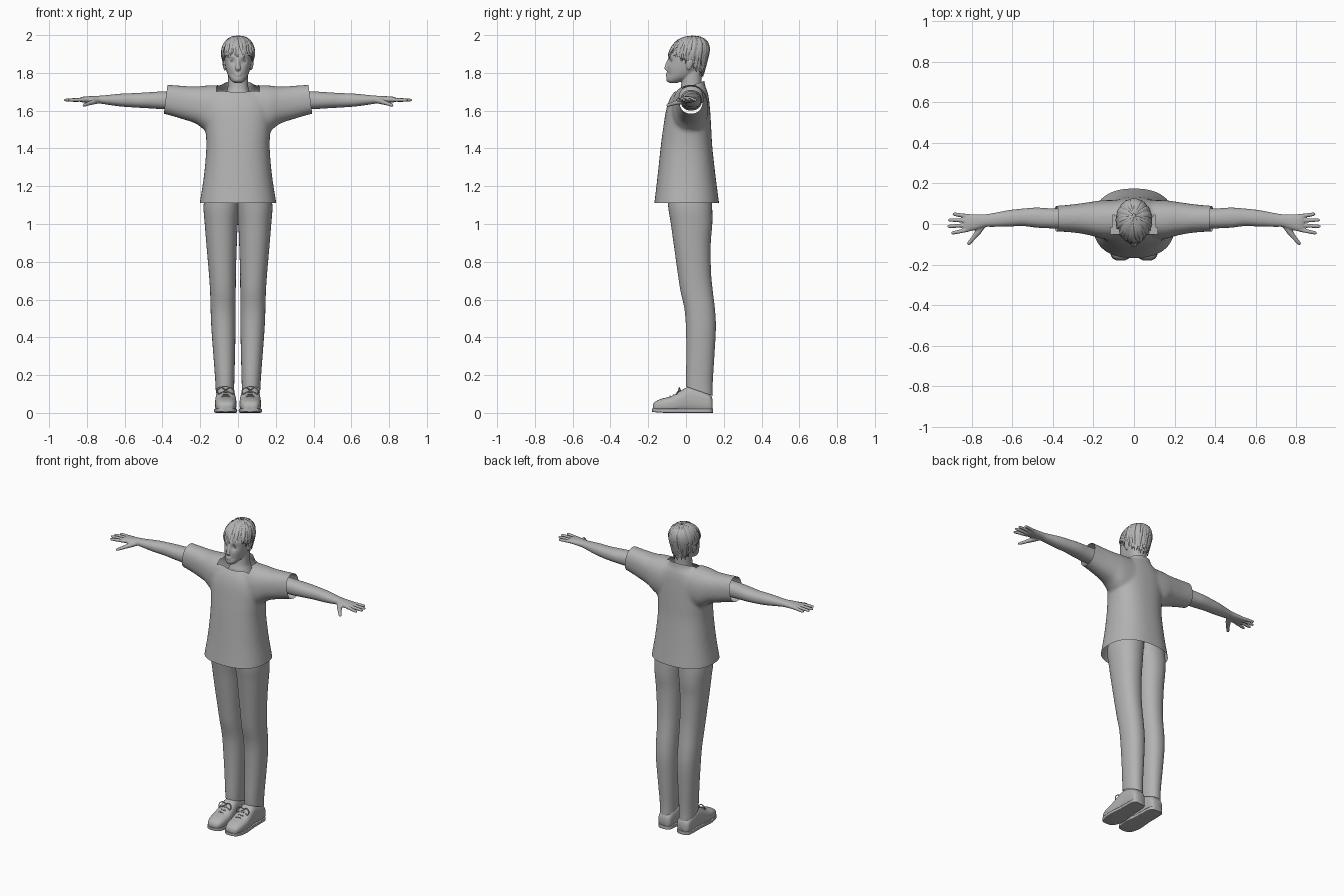
import bpy, bmesh, math, random
from mathutils import Vector, Matrix

if "Cube" in bpy.data.objects:
    bpy.data.objects.remove(bpy.data.objects["Cube"])

random.seed(4)
mat = bpy.data.materials.new("plain grey")
mat.diffuse_color = (0.45, 0.45, 0.45, 1)
mat.use_nodes = True
mat.node_tree.nodes["Principled BSDF"].inputs["Base Color"].default_value = mat.diffuse_color


def spline(keys, steps):
    """Catmull-Rom interpolation through rows of numbers."""
    keys = [Vector(k) for k in keys]
    out = []
    for i in range(len(keys) - 1):
        a, b = keys[max(i - 1, 0)], keys[i]
        c, d = keys[i + 1], keys[min(i + 2, len(keys) - 1)]
        for s in range(steps):
            t = s / steps
            out.append(0.5 * (2 * b + (c - a) * t + (2 * a - 5 * b + 4 * c - d) * t * t
                              + (3 * b - a - 3 * c + d) * t ** 3))
    return out + [keys[-1]]


def skin(bm, rings):
    """Bridge rings of points into a closed tube."""
    vr = [[bm.verts.new(p) for p in r] for r in rings]
    n = len(vr[0])
    for r, q in zip(vr, vr[1:]):
        for i in range(n):
            bm.faces.new((r[i], r[(i + 1) % n], q[(i + 1) % n], q[i]))
    bm.faces.new(vr[0][::-1])
    bm.faces.new(vr[-1])


def loft(bm, keys, axis="z", n=40, p=2.2, steps=4):
    """keys: position along axis, then min/max of the two cross directions."""
    rings = []
    for t, a0, a1, b0, b1 in spline(keys, steps):
        ring = []
        for i in range(n):
            c, s = math.cos(math.tau * i / n), math.sin(math.tau * i / n)
            a = (a0 + a1) / 2 + (a1 - a0) / 2 * math.copysign(abs(c) ** (2 / p), c)
            b = (b0 + b1) / 2 + (b1 - b0) / 2 * math.copysign(abs(s) ** (2 / p), s)
            ring.append({"z": (a, b, t), "x": (t, a, b), "y": (a, t, b)}[axis])
        rings.append(ring)
    skin(bm, rings)


def tube(bm, pts, wide, thick, ups, n=8):
    """Tapered tube along points; ups is one direction or one per point."""
    pts = [Vector(q) for q in pts]
    rings = []
    for i, q in enumerate(pts):
        tan = (pts[min(i + 1, len(pts) - 1)] - pts[max(i - 1, 0)]).normalized()
        up = Vector(ups[i] if isinstance(ups, list) else ups)
        side = tan.cross(up).normalized()
        up = side.cross(tan)
        rings.append([q + side * wide[i] * math.cos(math.tau * k / n)
                      + up * thick[i] * math.sin(math.tau * k / n) for k in range(n)])
    skin(bm, rings)


def finish(name, bm, voxel=0, smooth=0, mirror=False, tweak=None, angle=60):
    bmesh.ops.recalc_face_normals(bm, faces=bm.faces)
    me = bpy.data.meshes.new(name)
    bm.to_mesh(me)
    bm.free()
    ob = bpy.data.objects.new(name, me)
    bpy.context.collection.objects.link(ob)
    if voxel:  # fuse the overlapping solids and soften the joins
        m = ob.modifiers.new("fuse", "REMESH")
        m.mode, m.voxel_size = "VOXEL", voxel
        m = ob.modifiers.new("soften", "SMOOTH")
        m.factor, m.iterations = 0.5, smooth
        dg = bpy.context.evaluated_depsgraph_get()
        baked = bpy.data.meshes.new_from_object(ob.evaluated_get(dg))
        ob.modifiers.clear()
        ob.data = baked
        baked.name = name
    if tweak:
        b = bmesh.new()
        b.from_mesh(ob.data)
        tweak(b)
        b.to_mesh(ob.data)
        b.free()
    ob.data.materials.clear()
    ob.data.materials.append(mat)
    bpy.ops.object.select_all(action="DESELECT")
    ob.select_set(True)
    bpy.context.view_layer.objects.active = ob
    bpy.ops.object.shade_smooth_by_angle(angle=math.radians(angle))
    if mirror:
        ob.modifiers.new("mirror", "MIRROR")
    return ob


def cut(b, co, no, keep=lambda c: True):
    faces = [f for f in b.faces if keep(f.calc_center_median())]
    geom = faces + list({e for f in faces for e in f.edges}) + list({v for f in faces for v in f.verts})
    bmesh.ops.bisect_plane(b, geom=geom, plane_co=co, plane_no=no, clear_outer=True)


# Shirt: torso and a straight sleeve tube fused, then cut open at hem, cuffs and collar
bm = bmesh.new()
loft(bm, [(1.05, -.21, .21, -.178, .182), (1.11, -.203, .203, -.168, .175), (1.25, -.181, .181, -.151, .157),
          (1.4, -.168, .168, -.135, .14), (1.5, -.172, .172, -.122, .134), (1.6, -.18, .18, -.106, .128),
          (1.66, -.165, .165, -.087, .122), (1.7, -.125, .125, -.062, .114),
          (1.73, -.085, .085, -.038, .102), (1.78, -.07, .07, -.03, .095)], p=2.4, n=56)
half = [(.43, -.035, .088, 1.59, 1.742), (.38, -.037, .09, 1.58, 1.738), (.3, -.042, .097, 1.557, 1.732),
        (.22, -.055, .108, 1.53, 1.728), (.13, -.075, .118, 1.48, 1.735)]
loft(bm, half + [(-r[0],) + r[1:] for r in half[::-1]], "x", p=2.3)


def open_shirt(b):
    cut(b, (0, 0, 1.11), (0, 0, -1))
    for s in (1, -1):
        cut(b, (s * .383, 0, 1.66), (s, 0, .13))
    cut(b, (0, -.045, 1.705), (0, -.05, .135), lambda c: abs(c.x) < .1 and c.z > 1.66)


finish("shirt", bm, .01, 8, tweak=open_shirt)

# Trousers: one leg, mirrored
bm = bmesh.new()
loft(bm, [(.06, .022, .117, .008, .143), (.15, .02, .119, 0, .141), (.3, .016, .13, .002, .15),
          (.45, .013, .141, 0, .158), (.55, .013, .145, -.008, .153), (.65, .012, .148, -.03, .141),
          (.75, .011, .155, -.045, .132), (.9, .006, .168, -.066, .131), (1.0, .001, .176, -.08, .139),
          (1.1, -.012, .182, -.095, .138), (1.22, -.03, .165, -.1, .13)])
finish("trousers", bm, mirror=True, tweak=lambda b: cut(b, (0, .07, .115), (0, -.35, -1)))

# Arm with hand and fingers
bm = bmesh.new()
loft(bm, [(.2, -.03, .085, 1.6, 1.71), (.3, -.025, .08, 1.605, 1.705), (.4, -.022, .077, 1.608, 1.702),
          (.48, -.018, .081, 1.613, 1.697), (.55, -.01, .076, 1.617, 1.693), (.62, -.013, .068, 1.622, 1.69),
          (.7, -.014, .053, 1.633, 1.682), (.735, -.015, .048, 1.638, 1.679), (.78, -.029, .048, 1.64, 1.677),
          (.82, -.037, .049, 1.643, 1.674), (.838, -.034, .046, 1.648, 1.668)], "x", n=28)
taper = [.0115, .0105, .01, .009, .005]
for y0, x1, y1 in ((-.027, .902, -.046), (-.006, .922, -.012), (.017, .918, .02), (.038, .895, .05)):
    pts = [(.815 + (x1 - .815) * t, y0 + (y1 - y0) * t, 1.658 - .002 * t) for t in (0, .3, .6, .9, 1)]
    tube(bm, pts, taper, taper, (0, 0, 1))
tube(bm, [(.745, -.002, 1.652), (.77, -.04, 1.645), (.79, -.066, 1.638), (.815, -.096, 1.629), (.821, -.103, 1.627)],
     [.018, .016, .012, .01, .005], [.016, .014, .011, .009, .005], (0, 0, 1))
finish("arms", bm, .0045, 3, mirror=True)

# Head: skull, neck, nose, lips and ears fused, then face relief pushed in
bm = bmesh.new()
loft(bm, [(1.746, -.018, .018, -.085, -.05), (1.756, -.032, .032, -.1, -.02), (1.775, -.047, .047, -.103, .03),
          (1.8, -.058, .058, -.1, .065), (1.83, -.066, .066, -.098, .09), (1.87, -.071, .071, -.094, .1),
          (1.91, -.073, .073, -.086, .103), (1.95, -.06, .06, -.055, .095), (1.975, -.035, .035, -.015, .06)])
loft(bm, [(1.64, -.09, .09, -.045, .095), (1.69, -.066, .066, -.038, .09), (1.73, -.054, .054, -.026, .083),
          (1.83, -.052, .052, -.02, .085)])
tube(bm, [(0, -.088, 1.88), (0, -.096, 1.86), (0, -.103, 1.84), (0, -.106, 1.824), (0, -.1, 1.814)],
     [.007, .008, .011, .015, .012], [.005, .006, .008, .009, .006], (0, -1, 0), 12)
for z, r in ((1.796, .0045), (1.787, .0052)):
    tube(bm, [(-.024, -.09, z - .002), (-.011, -.1, z), (0, -.102, z), (.011, -.1, z), (.024, -.09, z - .002)],
         [.002, r, r, r, .002], [.002, r, r, r, .002], (0, 0, 1))
for s in (1, -1):
    loft(bm, [(1.815, s * .068 - .004, s * .068 + .004, .01, .02), (1.83, s * .071 - .008, s * .071 + .008, .002, .03),
              (1.86, s * .075 - .008, s * .075 + .008, .0, .042), (1.875, s * .074 - .004, s * .074 + .004, .01, .03)], n=16)


def face_relief(b):
    for x, z, r, push in ((.03, 1.862, .015, .009), (.028, 1.884, .011, -.003), (.042, 1.828, .018, -.002),
                          (.03, 1.79, .012, .003), (0, 1.766, .014, -.002)):
        for s in ((1, -1) if x else (1,)):
            for v in b.verts:
                if v.co.y < -.03:
                    v.co.y += push * math.exp(-((v.co.x - s * x) ** 2 + (v.co.z - z) ** 2) / r ** 2)


finish("head", bm, .004, 2, tweak=face_relief)

# Eyes
bm = bmesh.new()
bmesh.ops.create_uvsphere(bm, u_segments=16, v_segments=10, radius=.0115,
                          matrix=Matrix.Translation((.03, -.069, 1.861)) @ Matrix.Diagonal((1.2, 1, .7, 1)))
finish("eyes", bm, mirror=True)


# Hair: a cap with overlapping locks radiating from the crown
def hair_point(a, t, zend, k=1.0):
    total = math.pi / 2 + max(0, (1.895 - zend) / .1)
    e = total * t
    drop = max(0, e - math.pi / 2) * .1
    e = min(e, math.pi / 2)
    r = k * math.sin(e) ** .85 * (1 - 2.0 * drop)
    return Vector((.088 * math.sin(a) * r, .01 + .03 * math.cos(e) - .108 * math.cos(a) * r,
                   1.895 + .1 * k * math.cos(e) - drop))


def hairline(a):
    c = math.cos(a)
    return 1.853 + .04 * max(c, 0) ** .7 - .07 * max(-c, 0) ** .8


bm = bmesh.new()
N = 48
skin(bm, [[hair_point(math.tau * i / N, t, hairline(math.tau * i / N) + .01, .95) for i in range(N)]
          for t in (.03, .15, .3, .45, .6, .75, .88, 1)])
finish("hair_cap", bm)
bm = bmesh.new()
for layer in range(2):
    for i in range(34):
        a = math.tau * (i + layer / 2) / 34 + random.uniform(-.06, .06)
        zend = hairline(a) + random.uniform(-.02, .012)
        sway, k = random.uniform(-.25, .25), random.uniform(.96, 1.0)
        ts = [.03 + .97 * j / 10 for j in range(11)]
        pts = [hair_point(a + sway * t * t, t, zend, k) for t in ts]
        w = [.0115 * min(1, .35 + 1.8 * t) * min(1, 2.6 * (1.02 - t)) for t in ts]
        ups = [(q - Vector((0, .012, min(q.z, 1.89)))) for q in pts]
        tube(bm, pts, w, [.55 * x for x in w], ups, 6)
finish("hair_locks", bm)

# Shoes: upper, flat sole and laces
bm = bmesh.new()
loft(bm, [(-.176, .045, .085, .015, .04), (-.165, .025, .105, .008, .058), (-.13, .012, .118, .004, .075),
          (-.08, .008, .122, 0, .088), (-.03, .01, .12, 0, .116), (.02, .016, .116, 0, .14),
          (.08, .02, .115, 0, .125), (.125, .024, .112, 0, .1), (.14, .038, .1, .01, .075)], "y", p=2.7)
finish("shoe_uppers", bm, mirror=True)
bm = bmesh.new()
loft(bm, [(-.18, .045, .085, .006, .024), (-.167, .022, .108, .004, .024), (-.13, .008, .121, .001, .024),
          (-.08, .004, .126, 0, .023), (.0, .012, .119, 0, .022), (.08, .016, .118, 0, .022),
          (.125, .022, .114, 0, .022), (.143, .042, .096, 0, .022)], "y", p=8)
finish("shoe_soles", bm, mirror=True, angle=40)
bm = bmesh.new()
for y, z in ((-.085, .089), (-.065, .097), (-.045, .108)):
    tube(bm, [(.038, y, z - .008), (.052, y, z), (.078, y, z), (.092, y, z - .008)], [.003] * 4, [.003] * 4, (0, 0, 1), 6)
for s in (1, -1):
    loop = spline([(.065, -.03, .119), (.065 + s * .022, -.036, .134), (.065 + s * .043, -.04, .118),
                   (.065 + s * .038, -.05, .1), (.065 + s * .018, -.045, .11), (.065, -.033, .117)], 4)
    tube(bm, loop, [.003] * len(loop), [.003] * len(loop), (0, -1, .3), 6)
finish("shoe_laces", bm, mirror=True)
